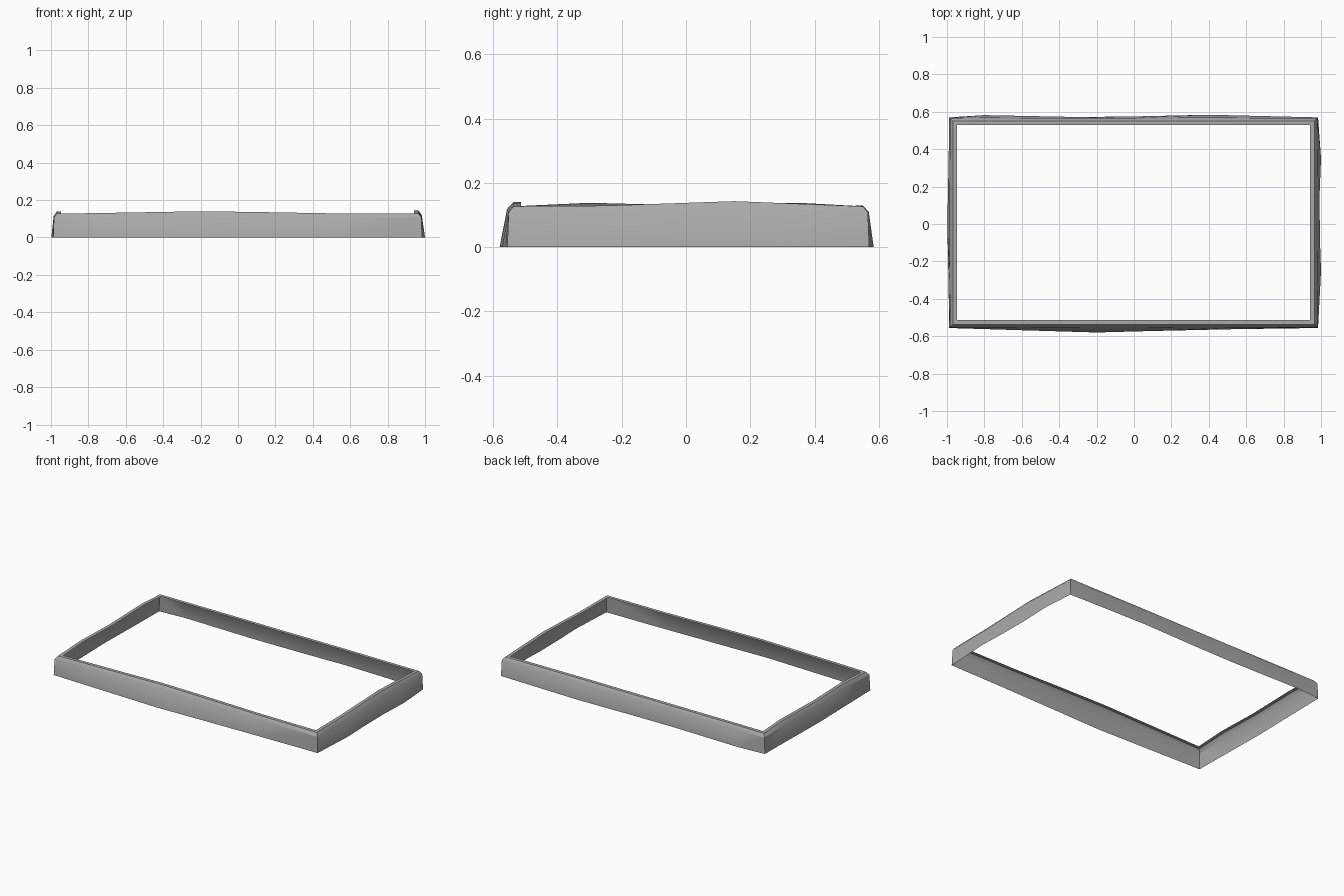
import bpy
import bmesh
from mathutils import Vector

cube = bpy.data.objects.get("Cube")
if cube:
    bpy.data.objects.remove(cube, do_unlink=True)

# Material
grey = bpy.data.materials.new("plain_grey")
grey.use_nodes = True
colour = (0.4, 0.4, 0.4, 1)
grey.diffuse_color = colour
grey.node_tree.nodes["Principled BSDF"].inputs["Base Color"].default_value = colour

# Rim cross-section: inset from the outer edge, height, share of rise, share of bulge
SECTION = [(0, 0, 0, 1), (0.004, 0.107, 0.9, 0.2), (0.019, 0.127, 1, 0), (0.042, 0.127, 1, 0)]

# Corners run counter-clockwise from the front right
CORNERS = [(-0.988, -0.556), (0.984, -0.556), (0.984, 0.570), (-0.988, 0.570)]

# Uneven stations along each side: position, rise of the top, outward bulge
SIDES = [
    [(-0.6, 0.006, 0.012), (-0.2, 0.013, 0.024), (0.1, 0.009, 0.016), (0.55, 0.001, 0.006)],
    [(-0.25, 0.002, 0.016), (-0.08, 0.008, 0.010), (0.15, 0.016, 0.008), (0.35, 0.008, 0.016)],
    [(0.4, 0.002, 0.014), (0.0, 0.001, 0.005), (-0.3, 0.001, 0.002), (-0.8, 0.001, 0.012)],
    [(0.35, 0.011, 0.003), (0.0, 0.003, 0.010), (-0.3, 0.011, 0.004)],
]
OUTWARD = [Vector((0, -1, 0)), Vector((1, 0, 0)), Vector((0, 1, 0)), Vector((-1, 0, 0))]


def add_ring(bm, point, out, rise, bulge):
    """One cross-section of the rim."""
    ring = []
    for inset, height, lift, swell in SECTION:
        co = point + out * (bulge * swell - inset)
        co.z = height + rise * lift
        ring.append(bm.verts.new(co))
    return ring


# Open-bottomed rim with a chamfered top lip
bm = bmesh.new()
rings = []
for i, stations in enumerate(SIDES):
    corner = Vector((*CORNERS[i], 0))
    mitre = OUTWARD[i - 1] + OUTWARD[i]
    rings.append(add_ring(bm, corner, mitre, 0, 0))
    for along, rise, bulge in stations:
        point = corner.copy()
        point[i % 2] = along
        rings.append(add_ring(bm, point, OUTWARD[i], rise, bulge))
for i, ring in enumerate(rings):
    following = rings[(i + 1) % len(rings)]
    for j in range(len(SECTION) - 1):
        bm.faces.new((ring[j], following[j], following[j + 1], ring[j + 1]))

mesh = bpy.data.meshes.new("rim_frame")
bm.to_mesh(mesh)
bm.free()
mesh.materials.append(grey)
rim = bpy.data.objects.new("rim_frame", mesh)
bpy.context.collection.objects.link(rim)
bpy.context.view_layer.objects.active = rim
rim.select_set(True)
bpy.ops.object.shade_smooth_by_angle(angle=0.6)
